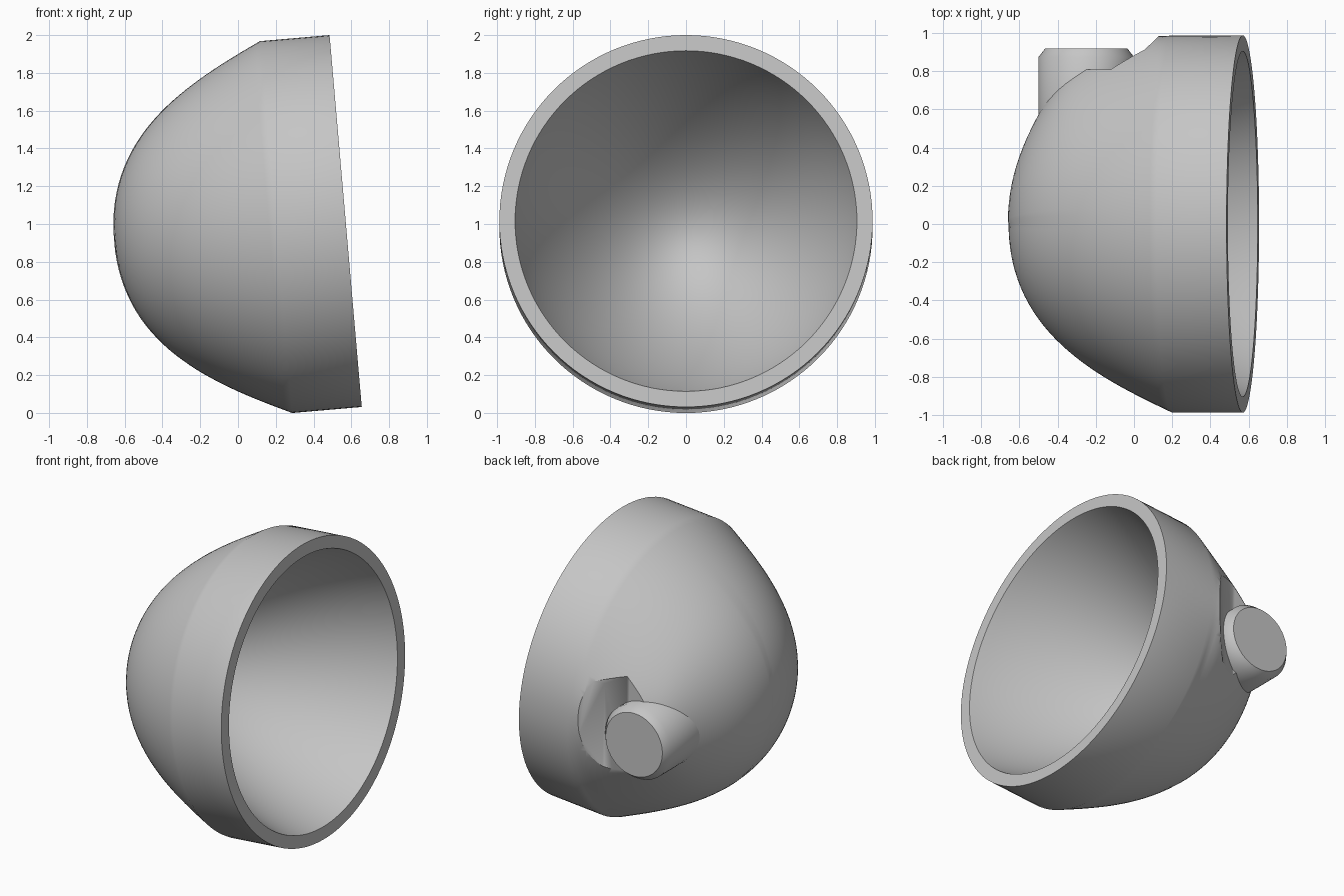
import bpy, bmesh, math
from mathutils import Vector, Matrix
from mathutils.geometry import interpolate_bezier

if "Cube" in bpy.data.objects:
    bpy.data.objects.remove(bpy.data.objects["Cube"])

SHADE = (0.56, 0.56, 0.56, 1)
grey = bpy.data.materials.new("plain_grey")
grey.use_nodes = True
grey.diffuse_color = SHADE
grey.node_tree.nodes["Principled BSDF"].inputs["Base Color"].default_value = SHADE

SEGMENTS = 128
TILT = Matrix.Translation((0.57, 0, 1.0157)) @ Matrix.Rotation(math.radians(-4.95), 4, 'Y')
STUB_Z = 0.92    # height of the side stub
RECESS_Z = 0.97  # height of the recess


def make_object(name, bm):
    bmesh.ops.recalc_face_normals(bm, faces=bm.faces)
    mesh = bpy.data.meshes.new(name)
    bm.to_mesh(mesh)
    bm.free()
    mesh.materials.append(grey)
    obj = bpy.data.objects.new(name, mesh)
    bpy.context.collection.objects.link(obj)
    return obj


def select(obj):
    bpy.ops.object.select_all(action='DESELECT')
    obj.select_set(True)
    bpy.context.view_layer.objects.active = obj


def revolve(profile, segments):
    """Turn (along, radius) points around the x axis."""
    bm = bmesh.new()
    verts = [bm.verts.new((t, 0, r)) for t, r in profile]
    edges = [bm.edges.new(pair) for pair in zip(verts, verts[1:])]
    bmesh.ops.spin(bm, geom=verts + edges, cent=(0, 0, 0), axis=(1, 0, 0),
                   angle=math.tau, steps=segments, use_duplicate=False)
    bmesh.ops.remove_doubles(bm, verts=bm.verts, dist=0.0005)
    return bm


def dome_curve(*points):
    controls = [Vector((t, r, 0)) for t, r in points]
    return [(p.x, p.y) for p in interpolate_bezier(*controls, 32)]


# Bowl shell: outer dome, straight band, flat rim, dished inside
outer = dome_curve((-1.228, 0), (-1.228, 0.58), (-0.74, 0.813), (-0.37, 0.988))
inner = dome_curve((-1.12, 0), (-1.12, 0.36), (-0.5, 0.75), (0, 0.905))
bm = revolve(outer + [(0, 0.988)] + inner[::-1], SEGMENTS)
bmesh.ops.transform(bm, matrix=TILT, verts=bm.verts)

# Soft swelling of the outer wall around the stub, fading out at the band
bmesh.ops.recalc_face_normals(bm, faces=bm.faces)
bm.normal_update()
inside = Vector((0.3, 0, 0.98))
for v in bm.verts:
    x, y, z = v.co
    if y > 0 and x < 0.2 and v.normal.dot(v.co - inside) > 0:
        spread = 0.17 if x < -0.3 else 0.3
        d = ((x + 0.3) / spread) ** 2 + ((z - RECESS_Z) / 0.3) ** 2
        fade = min(1, (0.2 - x) / 0.08)
        v.co += Vector((-0.3, 0.95, 0)) * 0.1 * fade * math.exp(-d / 2)
shell = make_object("bowl_shell", bm)

# Recess beside the stub, cut with a tapered block
bm = bmesh.new()
for x, y, half in ((0.01, 0.87, 0.28), (-0.12, 0.81, 0.34), (-0.45, 0.81, 0.34),
                   (0.21, 1.06, 0.36), (-0.12, 1.06, 0.53), (-0.45, 1.06, 0.53)):
    for side in (-1, 1):
        bm.verts.new((x, y, RECESS_Z + side * half))
bmesh.ops.convex_hull(bm, input=bm.verts)
cutter = make_object("recess_cutter", bm)
cutter.hide_render = True
select(shell)
cut = shell.modifiers.new("recess", 'BOOLEAN')
cut.operation = 'DIFFERENCE'
cut.solver = 'EXACT'
cut.object = cutter
bpy.ops.object.modifier_apply(modifier=cut.name)
bpy.data.objects.remove(cutter)
bpy.ops.object.shade_smooth_by_angle(angle=math.radians(30))

# Side stub: short chamfered cylinder pointing backwards
bm = revolve([(0.56, 0), (0.56, 0.25), (0.875, 0.25), (0.92, 0.215), (0.92, 0)], 64)
place = Matrix.Translation((-0.25, 0, STUB_Z)) @ Matrix.Rotation(math.pi / 2, 4, 'Z')
bmesh.ops.transform(bm, matrix=place, verts=bm.verts)
# the buried end follows the slope of the wall
for v in bm.verts:
    if v.co.y < 0.6:
        v.co.y += 0.12 + 0.7 * (v.co.x + 0.25) - 0.4 * (v.co.z - STUB_Z) ** 2
stub = make_object("side_stub", bm)
select(stub)
bpy.ops.object.shade_smooth_by_angle(angle=math.radians(45))
